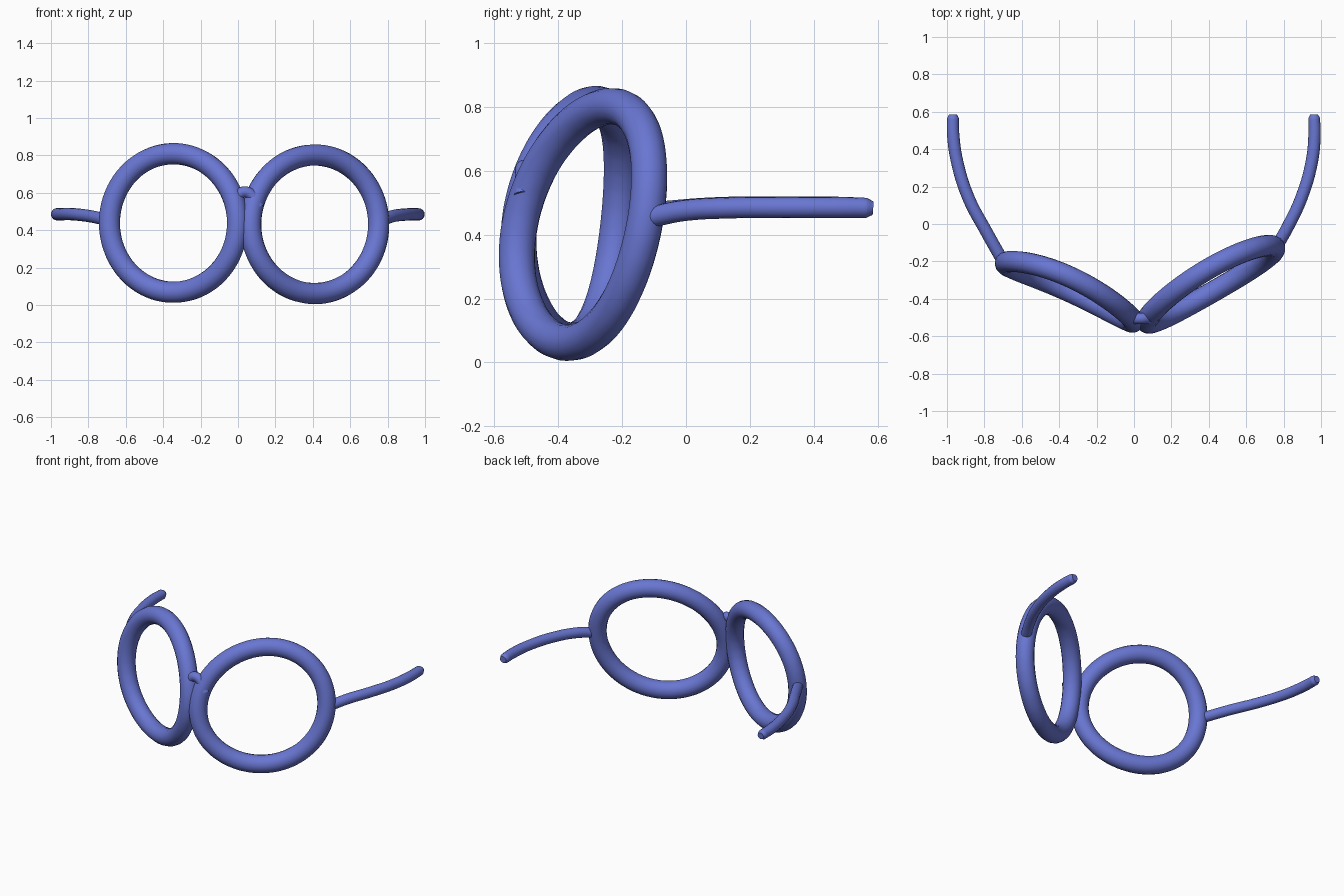
import bpy
from math import sin, cos, tau

cube = bpy.data.objects.get("Cube")
if cube:
    bpy.data.objects.remove(cube, do_unlink=True)

# One colour for the whole frame
blue = bpy.data.materials.new("frame_blue")
blue.use_nodes = True
colour = (0.14, 0.18, 0.64, 1)
blue.diffuse_color = colour
blue.node_tree.nodes["Principled BSDF"].inputs["Base Color"].default_value = colour


def tube(name, points, radius, closed=False, end_scales=None):
    """Round tube through the points, converted to a smooth mesh."""
    curve = bpy.data.curves.new(name, "CURVE")
    curve.dimensions = "3D"
    curve.bevel_depth = radius
    curve.bevel_resolution = 6
    curve.resolution_u = 4 if closed else 10
    curve.use_fill_caps = not closed
    spline = curve.splines.new("BEZIER")
    spline.bezier_points.add(len(points) - 1)
    spline.use_cyclic_u = closed
    for i, (p, co) in enumerate(zip(spline.bezier_points, points)):
        p.co = co
        p.handle_left_type = p.handle_right_type = "AUTO"
        p.radius = end_scales[i] if end_scales else 1
    obj = bpy.data.objects.new(name, curve)
    bpy.context.collection.objects.link(obj)
    bpy.ops.object.select_all(action="DESELECT")
    obj.select_set(True)
    bpy.context.view_layer.objects.active = obj
    bpy.ops.object.convert(target="MESH")
    obj = bpy.context.object
    obj.data.materials.clear()
    obj.data.materials.append(blue)
    bpy.ops.object.shade_smooth_by_angle()
    return obj


def rim(name, cx, cz, depth, swing, tilt, bend):
    """Oval rim, swung sideways, tilted back and slightly bent."""
    points = []
    for i in range(32):
        t = tau * i / 32
        y = depth + swing * cos(t) + tilt * sin(t) + bend * cos(2 * t)
        points.append((cx + 0.342 * cos(t), y, cz + 0.37 * sin(t)))
    tube(name, points, 0.057, closed=True)


rim("right_rim", -0.345, 0.439, -0.344, -0.155, 0.04, -0.022)
rim("left_rim", 0.41, 0.432, -0.313, 0.195, 0.068, -0.012)

# Temples, curving outward and back, with slightly narrowed rounded tips
taper = [1, 1, 1, 1, 1, 0.95, 0.65]
tube("right_temple", [(-0.7, -0.2, 0.455), (-0.79, -0.04, 0.475), (-0.885, 0.14, 0.486),
                      (-0.945, 0.33, 0.486), (-0.966, 0.47, 0.486),
                      (-0.968, 0.565, 0.484), (-0.968, 0.585, 0.483)], 0.033, end_scales=taper)
tube("left_temple", [(0.775, -0.1, 0.457), (0.825, -0.01, 0.475), (0.895, 0.14, 0.484),
                     (0.95, 0.33, 0.485), (0.965, 0.47, 0.485),
                     (0.963, 0.565, 0.484), (0.962, 0.585, 0.483)], 0.033, end_scales=taper)

# Small arched bridge between the rims
tube("bridge", [(-0.03, -0.5, 0.52), (0.0, -0.505, 0.585), (0.035, -0.505, 0.605),
                (0.075, -0.505, 0.585), (0.112, -0.51, 0.52)], 0.03)
